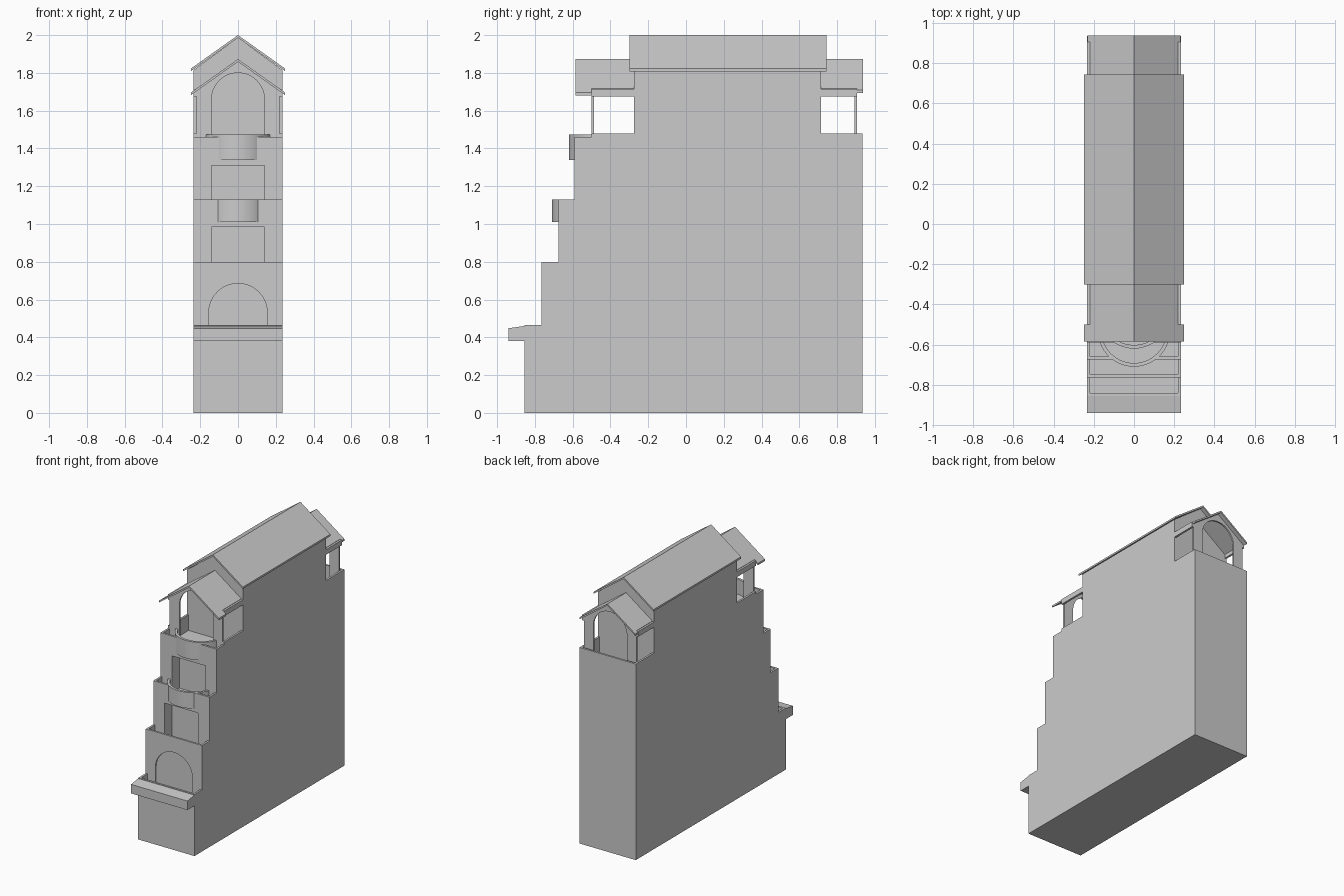
import bpy, bmesh, math

if "Cube" in bpy.data.objects:
    bpy.data.objects.remove(bpy.data.objects["Cube"])

W = 0.235   # half width of the building
T = 0.015   # parapet thickness


def prism(name, pts, axis, a, b):
    """Extrude a 2D profile along an axis: X takes (y,z), Y takes (x,z), Z takes (x,y)."""
    place = {'X': lambda u, v, t: (t, u, v),
             'Y': lambda u, v, t: (u, t, v),
             'Z': lambda u, v, t: (u, v, t)}[axis]
    bm = bmesh.new()
    lo = [bm.verts.new(place(u, v, a)) for u, v in pts]
    hi = [bm.verts.new(place(u, v, b)) for u, v in pts]
    bm.faces.new(lo)
    bm.faces.new(hi[::-1])
    n = len(pts)
    for i in range(n):
        j = (i + 1) % n
        bm.faces.new((lo[i], hi[i], hi[j], lo[j]))
    bmesh.ops.recalc_face_normals(bm, faces=bm.faces)
    me = bpy.data.meshes.new(name)
    bm.to_mesh(me)
    bm.free()
    ob = bpy.data.objects.new(name, me)
    bpy.context.collection.objects.link(ob)
    return ob


def box(name, x0, x1, y0, y1, z0, z1):
    return prism(name, [(x0, y0), (x1, y0), (x1, y1), (x0, y1)], 'Z', z0, z1)


def arc(cx, cy, r, a0, a1, n):
    return [(cx + r * math.cos(math.radians(a0 + (a1 - a0) * i / n)),
             cy + r * math.sin(math.radians(a0 + (a1 - a0) * i / n))) for i in range(n + 1)]


def activate(ob):
    bpy.ops.object.select_all(action='DESELECT')
    ob.select_set(True)
    bpy.context.view_layer.objects.active = ob


def cut(ob, cutter):
    m = ob.modifiers.new("cut", 'BOOLEAN')
    m.operation, m.solver, m.object = 'DIFFERENCE', 'EXACT', cutter
    activate(ob)
    bpy.ops.object.modifier_apply(modifier=m.name)
    bpy.data.objects.remove(cutter)


def roof(name, half, apex, y0, y1, thick=0.014, slope=0.71):
    drop = half * slope
    prism(name, [(-half, apex - drop), (0, apex), (half, apex - drop),
                 (half, apex - drop - thick), (0, apex - thick),
                 (-half, apex - drop - thick)], 'Y', y0, y1)


# Terrace floor heights and parapet tops
F4, F3, F2, F1 = 1.36, 1.03, 0.70, 0.38

# Stepped building mass
body = prism("building_body", [
    (-0.855, 0), (0.935, 0), (0.935, F4), (0.715, F4), (0.715, 1.815), (-0.275, 1.815),
    (-0.275, F4), (-0.59, F4), (-0.59, F3), (-0.675, F3), (-0.675, F2),
    (-0.765, F2), (-0.765, F1), (-0.855, F1)], 'X', -W, W)

# Recessed doorways and shallow ground arch
cut(body, box("door_cutter", -0.14, 0.14, -0.65, -0.50, F3 + 0.002, 1.31))
cut(body, box("door_cutter", -0.14, 0.14, -0.72, -0.585, F2 + 0.002, 0.985))
cut(body, prism("arch_cutter", [(-0.155, F1 + 0.002)] + arc(0, 0.53, 0.155, 180, 0, 24)
                + [(0.155, F1 + 0.002)], 'Y', -0.80, -0.755))

# Main gable and roof
prism("upper_gable", [(-W, 1.815), (W, 1.815), (0, 1.987)], 'Y', -0.275, 0.715)
roof("main_roof", 0.25, 2.0, -0.30, 0.745)

# Terrace parapets: front y, back y, floor, top, half gap for a balcony
terraces = [("upper", -0.59, -0.50, F4, 1.46, 0.10),
            ("middle", -0.675, -0.59, F3, 1.13, 0.10),
            ("lower", -0.765, -0.675, F2, 0.80, 0.0),
            ("ground", -0.855, -0.765, F1, 0.465, 0.0)]
for label, y0, y1, z0, z1, gap in terraces:
    for s in (-1, 1):
        prism(label + "_parapet", [(s * W, y1), (s * W, y0), (s * gap, y0), (s * gap, y0 + T),
                                   (s * (W - T), y0 + T), (s * (W - T), y1)], 'Z', z0, z1)

# Bowed balconies: curved wall and floor
for label, cy, yb, z0, z1 in (("upper", -0.44, -0.50, 1.34, 1.475),
                              ("middle", -0.53, -0.59, 1.01, 1.13)):
    ro, ri = 0.18, 0.162
    ao = math.degrees(math.asin((cy - yb) / ro))
    ai = math.degrees(math.asin((cy - yb) / ri))
    wall = prism(label + "_balcony_wall", arc(0, cy, ro, 180 + ao, 360 - ao, 32)
                 + arc(0, cy, ri, 360 - ai, 180 + ai, 32), 'Z', z0, z1)
    activate(wall)
    bpy.ops.object.shade_smooth_by_angle(angle=math.radians(30))
    prism(label + "_balcony_floor", arc(0, cy, 0.17, 215, 325, 24), 'Z', z0, z0 + 0.02)

# Sloped cornice above the ground storey
prism("cornice", [(-0.94, 0.38), (-0.855, 0.38), (-0.855, 0.46), (-0.94, 0.448)], 'X', -W, W)

# Front and back porches: low side walls, side beams, arched end walls
for label, y0, y1, ya in (("front", -0.50, -0.275, -0.50), ("back", 0.715, 0.935, 0.893)):
    yb = y1 if label == "front" else 0.905
    for s in (-1, 1):
        x0, x1 = sorted((s * (W - T), s * W))
        box(label + "_porch_side_wall", x0, x1, y0, y1, F4, 1.48)
        box(label + "_porch_beam", x0, x1, y0, yb, 1.675, 1.714)
    prism(label + "_arch_wall", [(-0.22, F4), (-0.22, 1.705), (0, 1.86), (0.22, 1.705), (0.22, F4),
                                 (0.14, F4)] + arc(0, 1.66, 0.14, 0, 180, 32) + [(-0.14, F4)],
          'Y', ya, ya + 0.012)
box("back_parapet", -W + T, W - T, 0.92, 0.935, F4, 1.48)

# Porch roofs, with a wider front overhang
roof("front_porch_roof", 0.22, 1.873, -0.50, -0.275)
roof("front_roof_overhang", 0.25, 1.873, -0.585, -0.50)
roof("back_porch_roof", 0.22, 1.873, 0.715, 0.905)
roof("back_roof_overhang", 0.232, 1.873, 0.905, 0.938)
